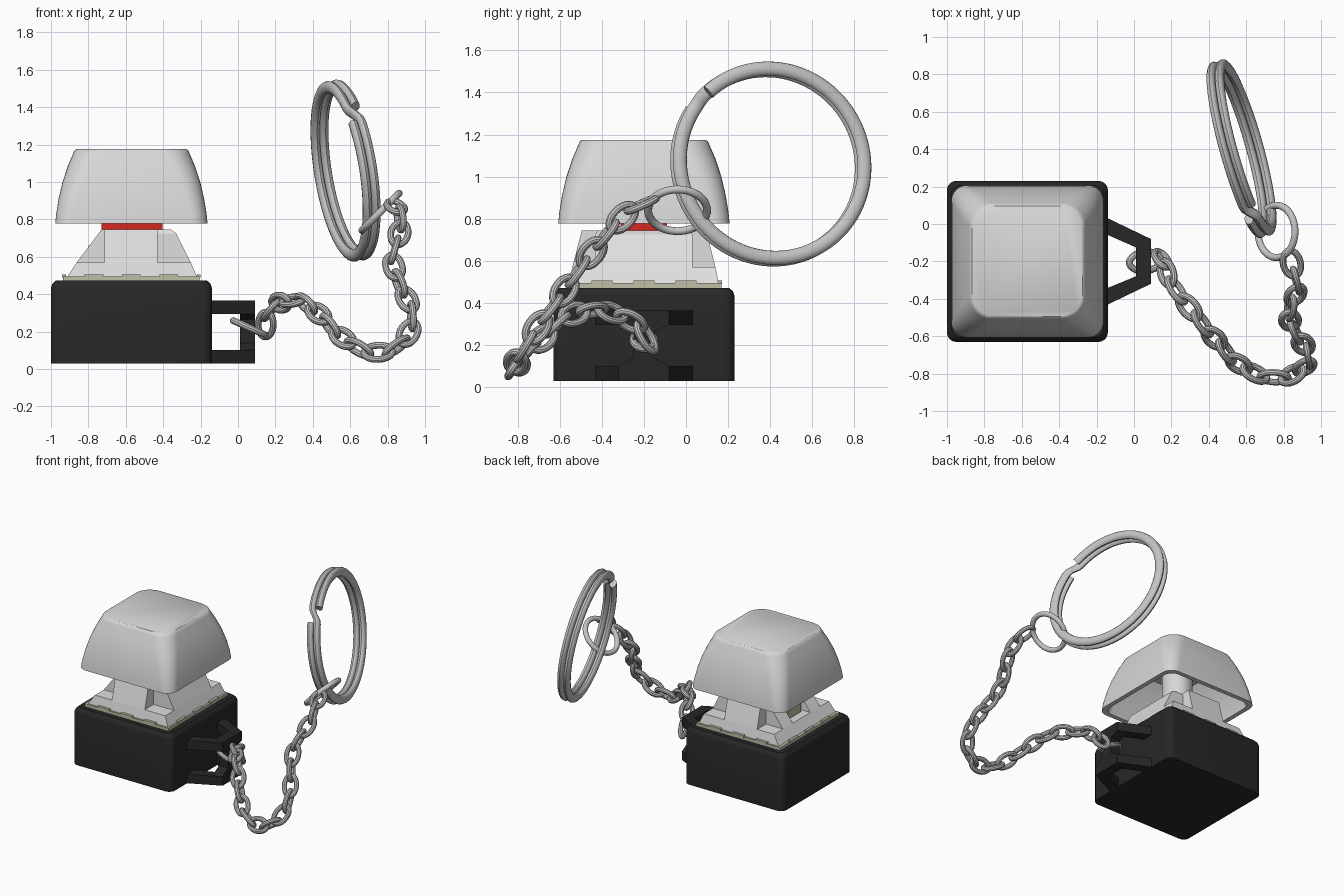
import bpy, bmesh
from math import sin, cos, pi, radians
from mathutils import Vector, Matrix

cube = bpy.data.objects.get("Cube")
if cube:
    bpy.data.objects.remove(cube, do_unlink=True)

CX, CY = -0.57, -0.2  # centre of the switch


def material(name, r, g, b, rough=0.5):
    m = bpy.data.materials.new(name)
    m.use_nodes = True
    m.diffuse_color = (r, g, b, 1)
    node = m.node_tree.nodes["Principled BSDF"]
    node.inputs["Base Color"].default_value = (r, g, b, 1)
    node.inputs["Roughness"].default_value = rough
    return m


BLACK = material("black plastic", 0.02, 0.02, 0.021)
CAP = material("light grey keycap", 0.68, 0.68, 0.68)
CLEAR = material("pale switch plastic", 0.74, 0.74, 0.74)
PLATE = material("beige plate", 0.52, 0.52, 0.39)
RED = material("red stem", 0.65, 0.02, 0.015)
STEEL = material("steel", 0.56, 0.56, 0.56)


def make(name, bm, mat, smooth=False):
    bmesh.ops.recalc_face_normals(bm, faces=bm.faces)
    me = bpy.data.meshes.new(name)
    bm.to_mesh(me)
    bm.free()
    me.materials.append(mat)
    ob = bpy.data.objects.new(name, me)
    bpy.context.collection.objects.link(ob)
    if smooth:
        bpy.ops.object.select_all(action="DESELECT")
        ob.select_set(True)
        bpy.context.view_layer.objects.active = ob
        bpy.ops.object.shade_smooth_by_angle(angle=radians(35))
    return ob


def skin(bm, rings, closed=False):
    """Bridge equal rings of points; cap the ends unless closed."""
    loops = [[bm.verts.new(p) for p in r] for r in rings]
    n = len(loops[0])
    pairs = list(zip(loops, loops[1:]))
    if closed:
        pairs.append((loops[-1], loops[0]))
    else:
        bm.faces.new(loops[0])
        bm.faces.new(loops[-1])
    for a, b in pairs:
        for i in range(n):
            j = (i + 1) % n
            bm.faces.new((a[i], a[j], b[j], b[i]))


def rounded_square(half, radius, z, segs=8):
    pts = []
    for q, (sx, sy) in enumerate(((1, 1), (-1, 1), (-1, -1), (1, -1))):
        for i in range(segs + 1):
            a = (q + i / segs) * pi / 2
            pts.append((CX + sx * (half - radius) + radius * cos(a),
                        CY + sy * (half - radius) + radius * sin(a), z))
    return pts


def loft(name, profile, mat):
    bm = bmesh.new()
    skin(bm, [rounded_square(*p) for p in profile])
    return make(name, bm, mat, True)


def wedge(name, lo, hi, z0, z1, mat):
    """Tapered block: lo and hi are (x0, x1, y0, y1) about the switch centre."""
    bm = bmesh.new()
    rings = []
    for (x0, x1, y0, y1), z in ((lo, z0), (hi, z1)):
        rings.append([(CX + x, CY + y, z)
                      for x, y in ((x0, y0), (x1, y0), (x1, y1), (x0, y1))])
    skin(bm, rings)
    return make(name, bm, mat)


def box(name, r, z0, z1, mat):
    return wedge(name, r, r, z0, z1, mat)


def tube(name, pts, radial, axial, sides, closed):
    """Wire swept along a path that winds about the local z axis."""
    bm, rings, n = bmesh.new(), [], len(pts)
    for i, p in enumerate(pts):
        a = pts[(i - 1) % n] if closed else pts[max(i - 1, 0)]
        b = pts[(i + 1) % n] if closed else pts[min(i + 1, n - 1)]
        out = (b - a).cross(Vector((0, 0, 1))).normalized()
        rings.append([p + out * radial * cos(t) + Vector((0, 0, axial * sin(t)))
                      for t in (2 * pi * k / sides for k in range(sides))])
    skin(bm, rings, closed)
    return make(name, bm, STEEL, True)


def ellipse(a, b, n):
    return [Vector((a * cos(t), b * sin(t), 0))
            for t in (2 * pi * i / n for i in range(n))]


def frame(origin, x, z):
    x = Vector(x).normalized()
    y = Vector(z).cross(x).normalized()
    m = Matrix((x, y, x.cross(y))).transposed().to_4x4()
    m.translation = Vector(origin)
    return m


# Base housing
loft("base_housing", [(0.43, 0.05, 0.03), (0.43, 0.05, 0.435),
                      (0.423, 0.05, 0.455), (0.405, 0.045, 0.472)], BLACK)

# Loop on the side of the base: two arms, an upright and its flared feet
arm = ((-0.16, 0.04), (0.09, -0.08), (0.09, -0.32), (-0.16, -0.44),
       (-0.16, -0.35), (0.01, -0.28), (0.01, -0.125), (-0.16, -0.05))
for name, z0, z1 in (("lower_loop_arm", 0.03, 0.1), ("upper_loop_arm", 0.295, 0.365)):
    bm = bmesh.new()
    skin(bm, [[(x, y, z) for x, y in arm] for z in (z0, z1)])
    make(name, bm, BLACK)
post, foot = (0.58, 0.66, -0.05, 0.05), (0.58, 0.66, -0.12, 0.12)
box("loop_post", post, 0.09, 0.3, BLACK)
wedge("loop_lower_flare", foot, post, 0.1, 0.14, BLACK)
wedge("loop_upper_flare", post, foot, 0.265, 0.295, BLACK)

# Mounting plate with small raised tabs
box("switch_plate", (-0.365, 0.365, -0.368, 0.368), 0.465, 0.495, PLATE)
for s in (-1, 1):
    for c in (-0.2, 0, 0.2):
        box("plate_tab", (c - 0.05, c + 0.05, s * 0.36 - 0.012, s * 0.36 + 0.012), 0.49, 0.506, PLATE)
        box("plate_tab", (s * 0.36 - 0.01, s * 0.36 + 0.01, c - 0.05, c + 0.05), 0.49, 0.506, PLATE)

# Upper switch housing: sloped skirt, cross-shaped tower, ribs beside the slot
wedge("switch_skirt", (-0.345, 0.352, -0.355, 0.355), (-0.292, 0.317, -0.34, 0.34), 0.49, 0.57, CLEAR)
wedge("switch_tower_x", (-0.145, 0.317, -0.23, 0.23), (-0.145, 0.24, -0.23, 0.23), 0.57, 0.725, CLEAR)
wedge("switch_tower_top", (-0.145, 0.24, -0.23, 0.23), (-0.145, 0.21, -0.22, 0.22), 0.725, 0.745, CLEAR)
wedge("switch_tower_y", (-0.145, 0.14, -0.34, 0.34), (-0.145, 0.14, -0.295, 0.295), 0.57, 0.745, CLEAR)
for s in (-1, 1):
    y0, y1 = sorted((s * 0.11, s * 0.23))
    wedge("slot_rib", (-0.292, -0.14, y0, y1), (-0.16, -0.14, y0, y1), 0.57, 0.745, CLEAR)
box("slot_post", (-0.23, -0.14, -0.08, 0.08), 0.5, 0.66, PLATE)
box("red_stem", (-0.16, 0.165, -0.11, 0.11), 0.73, 0.785, RED)

# Hollow keycap and its inner stem
loft("keycap", [(0.24, 0.09, 1.1), (0.33, 0.08, 0.98), (0.372, 0.07, 0.778),
                (0.407, 0.085, 0.778), (0.402, 0.09, 0.83), (0.389, 0.1, 0.91),
                (0.368, 0.11, 1.0), (0.34, 0.12, 1.085), (0.312, 0.122, 1.15),
                (0.305, 0.122, 1.167), (0.295, 0.12, 1.175)], CAP)
bm = bmesh.new()
skin(bm, [[(CX + 0.11 * cos(2 * pi * i / 32), CY + 0.11 * sin(2 * pi * i / 32), z)
           for i in range(32)] for z in (0.78, 1.12)])
make("keycap_stem", bm, CAP, True)

# Chain of oval links along a hanging path
path = [Vector(p) for p in (
    (.14, -.16, .19), (.15, -.2, .27), (.18, -.28, .335), (.245, -.39, .365), (.325, -.48, .37),
    (.39, -.565, .335), (.46, -.645, .265), (.53, -.725, .19), (.61, -.79, .125), (.72, -.825, .075),
    (.85, -.82, .1), (.92, -.77, .185), (.945, -.71, .28), (.905, -.64, .375), (.85, -.56, .48),
    (.82, -.5, .57), (.84, -.43, .66), (.88, -.36, .75), (.86, -.27, .84), (.83, -.16, .89))]
lengths = [(b - a).length for a, b in zip(path, path[1:])]


def along(s):
    for a, b, d in zip(path, path[1:], lengths):
        if s <= d:
            return a.lerp(b, s / d)
        s -= d
    return path[-1].copy()


total = sum(lengths)
count = round(total / 0.116)
pitch = total / count
link = tube("chain_link", ellipse(0.077, 0.046, 24), 0.018, 0.018, 10, True)
side = Vector((0, 0, 1))
for i in range(count):
    a, b = along(i * pitch), along((i + 1) * pitch)
    t = (b - a).normalized()
    side = (side - t * side.dot(t)).normalized()
    ob = link
    if i:
        ob = bpy.data.objects.new("chain_link", link.data)
        bpy.context.collection.objects.link(ob)
    ob.matrix_world = (frame((a + b) / 2, t, side)
                       @ Matrix.Rotation(pi / 4 * (1 if i % 2 else -1), 4, "X"))

# Link around the loop post, and the ring joining chain to split ring
tube("end_link", ellipse(0.093, 0.05, 32), 0.019, 0.019, 10, True).matrix_world = \
    frame((0.06, -0.2, 0.22), (0.2, 0.02, -0.09), (0.09, 0, 0.2))
tube("joining_ring", ellipse(0.14, 0.14, 48), 0.019, 0.019, 12, True).matrix_world = \
    frame((0.762, -0.04, 0.84), (0, 1, 0), (-1, 0, 1))

# Split key ring: two flat turns with a short crossover
coil, gap, steps = [], 0.12, 180
for i in range(steps + 1):
    t = gap + (4 * pi - 2 * gap) * i / steps
    k = min(max((t - 2 * pi) / gap, -1), 1)
    coil.append(Vector((0.455 * cos(t), 0.455 * sin(t), 0.024 * sin(k * pi / 2))))
tube("split_key_ring", coil, 0.034, 0.024, 12, False).matrix_world = \
    frame((0.575, 0.403, 1.06), (0.048, -0.35, 0.31), (1, 0.28, 0.16))
